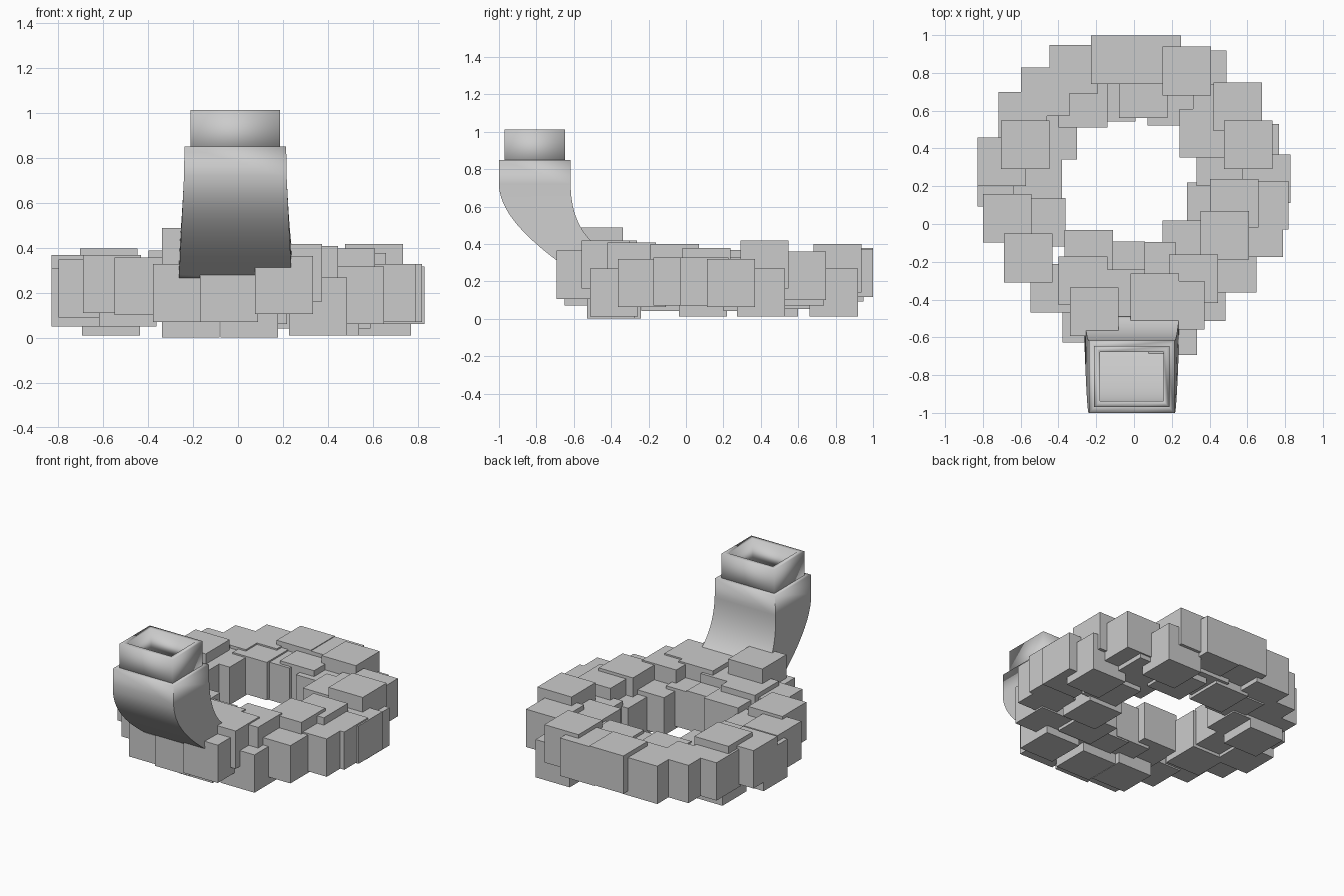
import bpy
import bmesh
from mathutils import Matrix, Vector
from mathutils.geometry import interpolate_bezier

default_cube = bpy.data.objects.get("Cube")
if default_cube:
    bpy.data.objects.remove(default_cube, do_unlink=True)

# One plain grey material
grey = bpy.data.materials.new("plain grey")
grey.use_nodes = True
colour = (0.6, 0.6, 0.6, 1.0)
grey.diffuse_color = colour
grey.node_tree.nodes["Principled BSDF"].inputs["Base Color"].default_value = colour


def finish(bm, name):
    """Turn a bmesh into a named grey object."""
    bmesh.ops.recalc_face_normals(bm, faces=bm.faces)
    mesh = bpy.data.meshes.new(name)
    bm.to_mesh(mesh)
    bm.free()
    mesh.materials.append(grey)
    obj = bpy.data.objects.new(name, mesh)
    bpy.context.collection.objects.link(obj)
    return obj


def build_blocks(name, centres, size=0.257):
    """Equal axis-aligned blocks, centres given in hundredths."""
    bm = bmesh.new()
    for centre in centres:
        place = Matrix.Translation(Vector(centre) / 100)
        bmesh.ops.create_cube(bm, size=size, matrix=place)
    return finish(bm, name)


def build_duct(name, sections, wall):
    """Loft rectangular sections (front y/z, back y/z, half width) into an open duct."""
    bm = bmesh.new()
    rings = []
    for front, back, half in sections:
        corners = [(-half, front), (half, front), (half, back), (-half, back)]
        rings.append([bm.verts.new((x - 0.012, p.x, p.y)) for x, p in corners])
    for low, high in zip(rings, rings[1:]):
        for i in range(4):
            j = (i + 1) % 4
            bm.faces.new((low[i], low[j], high[j], high[i]))
    obj = finish(bm, name)
    shell = obj.modifiers.new("wall", 'SOLIDIFY')
    shell.thickness = wall
    shell.offset = -1
    shell.use_even_offset = True
    bpy.ops.object.select_all(action='DESELECT')
    obj.select_set(True)
    bpy.context.view_layer.objects.active = obj
    bpy.ops.object.shade_smooth_by_angle()
    return obj


# Ring of stacked blocks: outer row, clockwise from the back
build_blocks("outer_blocks", [
    (-10, 87, 25), (12, 87, 24.5), (28, 81, 27), (36, 79, 14), (55, 62, 23),
    (60.5, 42, 29), (64, 40, 14), (70, 24, 19), (69, 10, 20), (66, -4.5, 20),
    (52, -23.5, 19), (35.5, -38.5, 14), (20.5, -56.5, 23.5), (-25, -50, 20),
    (-42, -34, 23), (-56, -18, 24), (-67, 3, 22), (-70, 22, 18), (-70, 33, 24),
    (-57.5, 42, 27), (-59, 57, 22), (-47, 70, 22), (-32, 82, 22),
])

# Inner row, clockwise from the back
build_blocks("inner_blocks", [
    (5, 69, 22), (20, 65, 18), (37, 48, 20), (46, 33, 17), (53, 11, 25),
    (48, -6, 27), (41, 9, 14), (28, -11, 17), (31.5, -29, 28), (11, -39, 29),
    (-7, -22, 20), (-24, -16, 22), (-27, -30, 26), (-21, -46.5, 36),
    (-21, -37, 13), (-49, 1, 18), (-51, 26, 20), (-43, 47, 20), (-27, 64, 21),
    (-12, 67, 20),
])

# Blocks filling the gaps between the two rows
build_blocks("filler_blocks", [
    (9, -22.5, 19), (-7, -37, 26), (24.5, -43, 29), (-4, -52, 20),
    (5, -40, 13), (44, 61, 20), (-56.5, 47, 14),
])

# Curved square spout rising from the front of the ring
steps = 20
front_curve = interpolate_bezier(
    Vector((-1, 0.72)), Vector((-1, 0.56)), Vector((-0.82, 0.40)), Vector((-0.62, 0.26)), steps)
back_curve = interpolate_bezier(
    Vector((-0.617, 0.72)), Vector((-0.617, 0.56)), Vector((-0.56, 0.46)), Vector((-0.49, 0.40)), steps)
bend = [(Vector(f[:2]), Vector(b[:2]), 0.228 + 0.023 * i / (steps - 1))
        for i, (f, b) in enumerate(zip(front_curve, back_curve))]
top = (Vector((-1, 0.85)), Vector((-0.617, 0.85)), 0.226)
build_duct("curved_spout", [top] + bend, 0.045)

# Narrower open collar on top of the spout
build_duct("spout_collar", [
    (Vector((-0.97, z)), Vector((-0.646, z)), 0.199) for z in (0.80, 1.013)
], 0.032)
